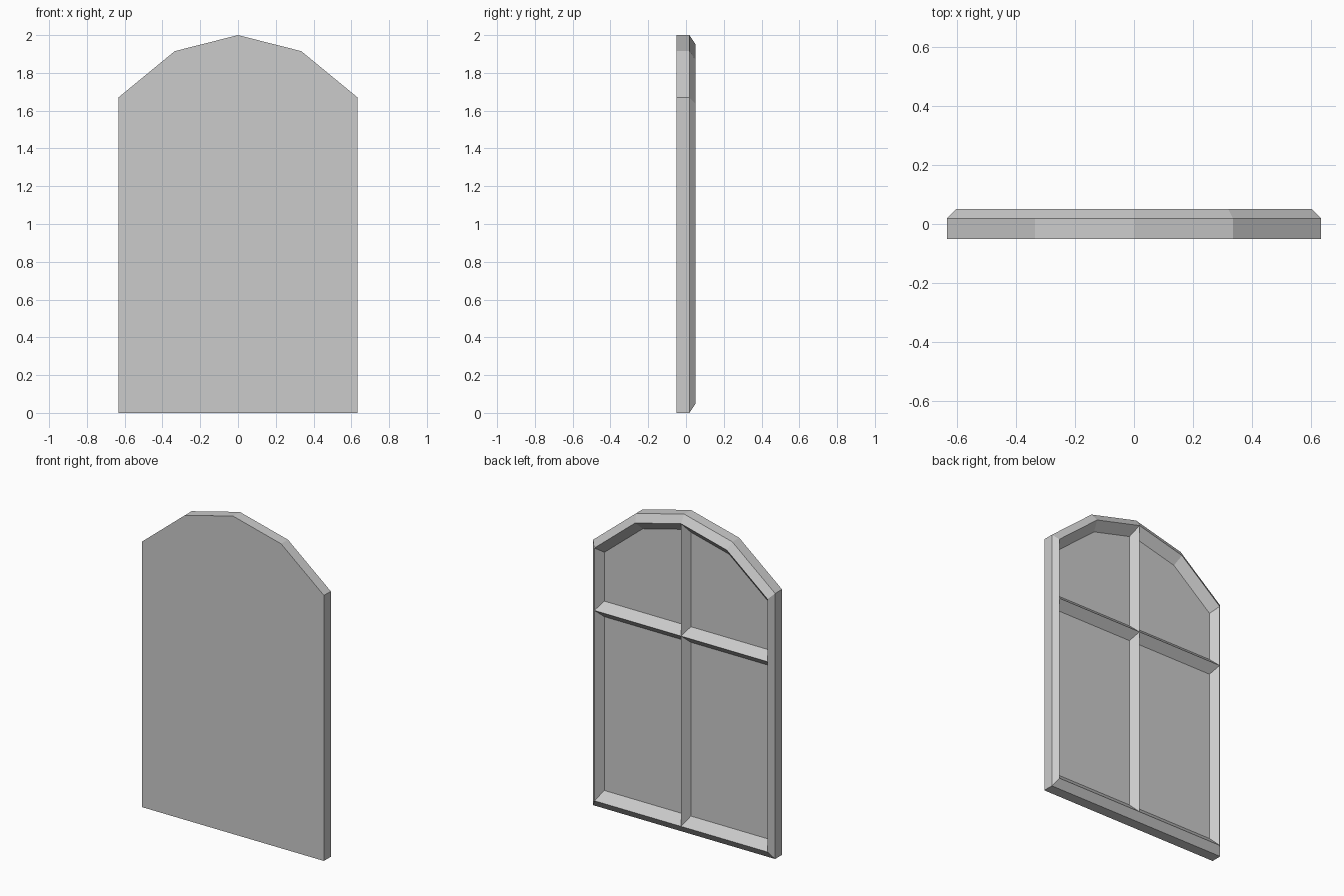
import bpy, bmesh

if "Cube" in bpy.data.objects:
    bpy.data.objects.remove(bpy.data.objects["Cube"])

# Half outline (x, z), right side from bottom to shoulder, mirrored around the apex
HALF = [(0.633, 0.0), (0.633, 1.67), (0.335, 1.915)]
OUTLINE = HALF + [(0.0, 2.0)] + [(-x, z) for x, z in reversed(HALF)]

# (scale about the centre, y) steps: front edge, outer wall, ridge, pane edge
STEPS = [(1.0, -0.05), (1.0, 0.018), (0.952, 0.05), (0.897, 0.0)]

BAR_Z = 1.245


def finish(name, bm):
    bmesh.ops.recalc_face_normals(bm, faces=bm.faces)
    mesh = bpy.data.meshes.new(name)
    bm.to_mesh(mesh)
    bm.free()
    obj = bpy.data.objects.new(name, mesh)
    bpy.context.collection.objects.link(obj)
    return obj


def loft(name, rings):
    """Join closed rings of points with quads and cap both ends."""
    bm = bmesh.new()
    loops = [[bm.verts.new(p) for p in ring] for ring in rings]
    for a, b in zip(loops, loops[1:]):
        for i in range(len(a)):
            j = (i + 1) % len(a)
            bm.faces.new((a[i], a[j], b[j], b[i]))
    bm.faces.new(loops[0])
    bm.faces.new(loops[-1])
    return finish(name, bm)


# Arched panel with a raised, bevelled frame around the recessed pane
loft("arched_frame_and_pane",
     [[(x * s, y, 1 + (z - 1) * s) for x, z in OUTLINE] for s, y in STEPS])

# Triangular glazing bars standing on the pane
W, H = 0.034, 0.049
loft("vertical_bar",
     [[(-W, 0, z), (W, 0, z), (0, 0.05, z)] for z in (0.048, 1.952)])
loft("horizontal_bar",
     [[(x, 0, BAR_Z - H), (x, 0, BAR_Z + H), (x, 0.05, BAR_Z)] for x in (-0.602, 0.602)])
